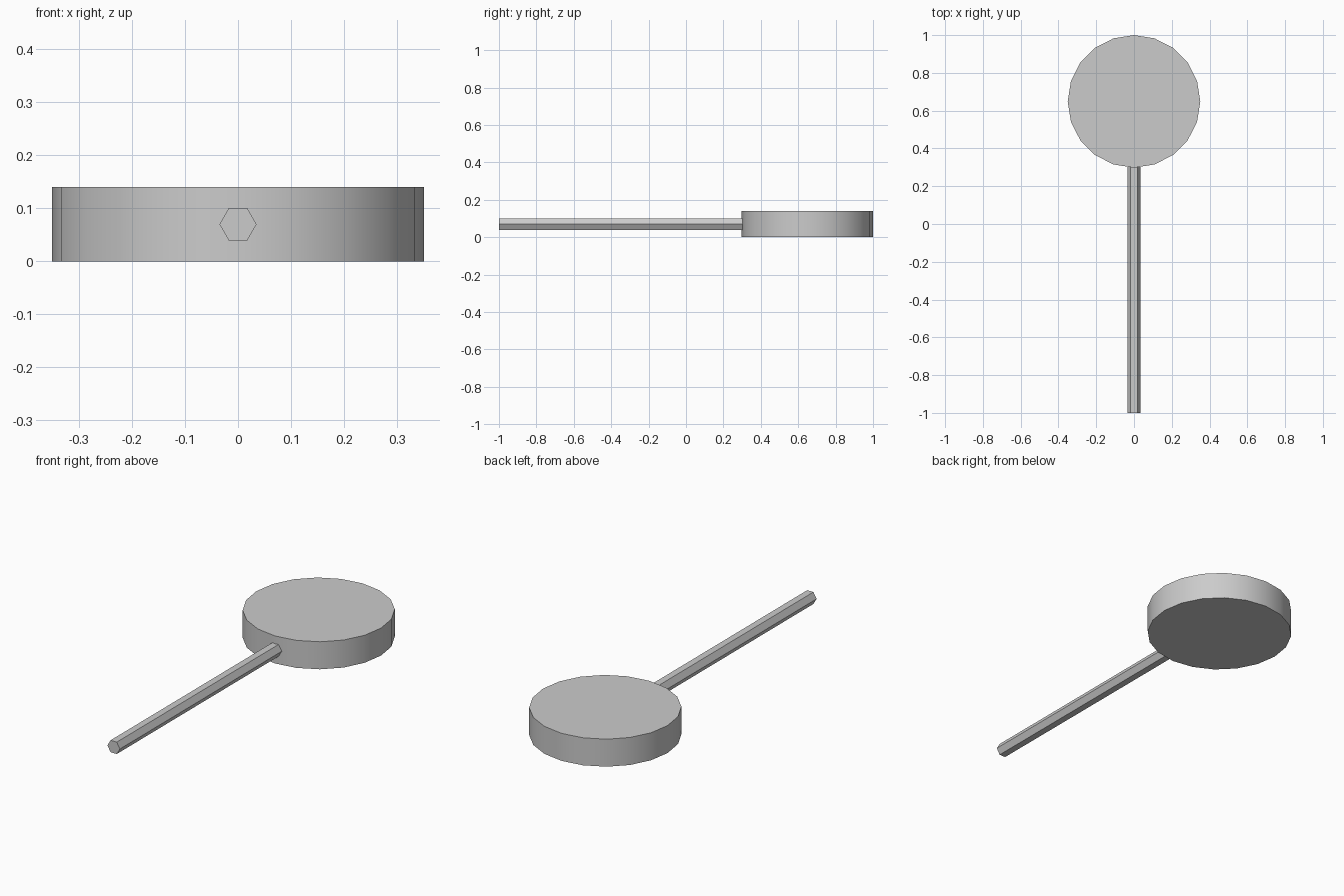
import bpy
from math import radians

if "Cube" in bpy.data.objects:
    bpy.data.objects.remove(bpy.data.objects["Cube"])


def cylinder(name, sides, radius, depth, location, rotation):
    bpy.ops.mesh.primitive_cylinder_add(vertices=sides, radius=radius, depth=depth,
                                        location=location, rotation=rotation)
    obj = bpy.context.object
    obj.name = name
    return obj


# Round disc head, 20 sides with softly shaded rim
head = cylinder("disc_head", 20, 0.351, 0.14, (0, 0.649, 0.07), (0, 0, 0))
bpy.ops.object.shade_smooth_by_angle(angle=radians(30))

# Hexagonal stick, corners pointing sideways, butting against the disc rim
y_start, y_end = -1.0, 0.302
stick = cylinder("stick", 6, 0.035, y_end - y_start,
                 (0, (y_start + y_end) / 2, 0.07), (radians(90), radians(30), 0))
